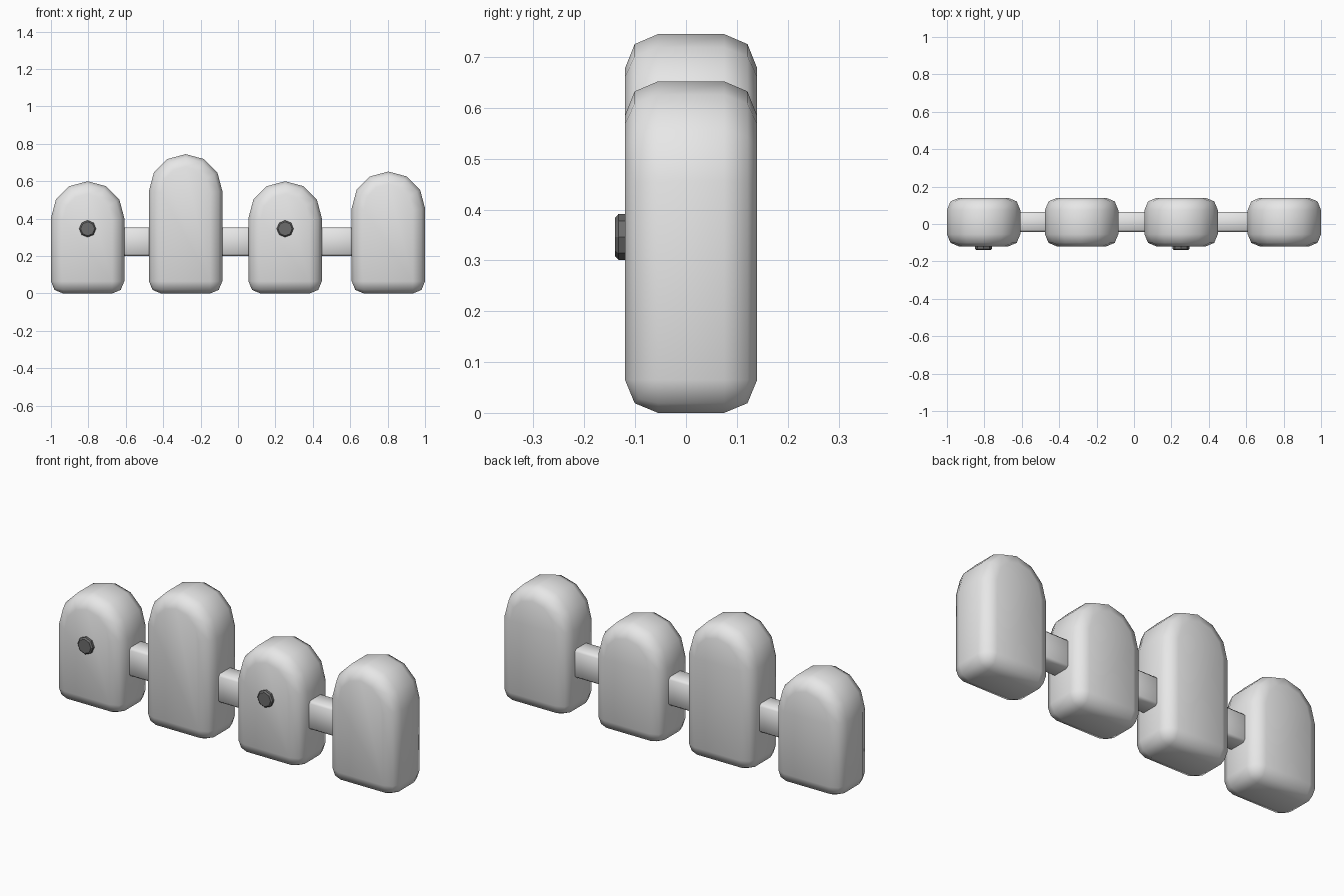
import bpy, bmesh, math

if "Cube" in bpy.data.objects:
    bpy.data.objects.remove(bpy.data.objects["Cube"])


def material(name, value):
    m = bpy.data.materials.new(name)
    m.diffuse_color = (value, value, value, 1)
    m.use_nodes = True
    m.node_tree.nodes["Principled BSDF"].inputs["Base Color"].default_value = m.diffuse_color
    return m


light = material("light_grey", 0.8)
dark = material("dark_grey", 0.15)


def finish(ob, mat, width, segments):
    ob.data.materials.append(mat)
    bev = ob.modifiers.new("Bevel", "BEVEL")
    bev.width = width
    bev.segments = segments
    bev.limit_method = "ANGLE"
    bev.angle_limit = math.radians(50)
    bev.harden_normals = False
    return ob


def extruded(name, outline, y0, y1):
    """Extrude an x/z outline from y0 back to y1."""
    bm = bmesh.new()
    face = bm.faces.new([bm.verts.new((x, y0, z)) for x, z in outline])
    ext = bmesh.ops.extrude_face_region(bm, geom=[face])
    moved = [v for v in ext["geom"] if isinstance(v, bmesh.types.BMVert)]
    bmesh.ops.translate(bm, verts=moved, vec=(0, y1 - y0, 0))
    bmesh.ops.recalc_face_normals(bm, faces=bm.faces)
    me = bpy.data.meshes.new(name)
    bm.to_mesh(me)
    bm.free()
    ob = bpy.data.objects.new(name, me)
    bpy.context.collection.objects.link(ob)
    return ob


# Round-topped pickets
R = 0.196
for i, (x, h) in enumerate([(-0.804, 0.6), (-0.28, 0.745), (0.252, 0.6), (0.804, 0.652)]):
    arch = [(x + R * math.cos(k * math.pi / 6), h - R + R * math.sin(k * math.pi / 6))
            for k in range(7)]
    ob = extruded(f"picket_{i + 1}", [(x - R, 0), (x + R, 0)] + arch, -0.12, 0.14)
    finish(ob, light, 0.065, 2)
    ob.data.shade_smooth()

# Rail pieces joining neighbouring pickets
for i, (a, b) in enumerate([(-0.7, -0.38), (-0.18, 0.15), (0.35, 0.7)]):
    ob = extruded(f"rail_{i + 1}", [(a, 0.2), (b, 0.2), (b, 0.352), (a, 0.352)], -0.043, 0.065)
    finish(ob, light, 0.012, 1)
    ob.data.shade_smooth()

# Octagonal studs on the front
for i, x in enumerate((-0.804, 0.252)):
    ring = [(x + 0.045 * math.cos(k * math.pi / 4), 0.346 + 0.045 * math.sin(k * math.pi / 4))
            for k in range(8)]
    ob = extruded(f"stud_{i + 1}", ring, -0.14, -0.1)
    finish(ob, dark, 0.007, 1)
